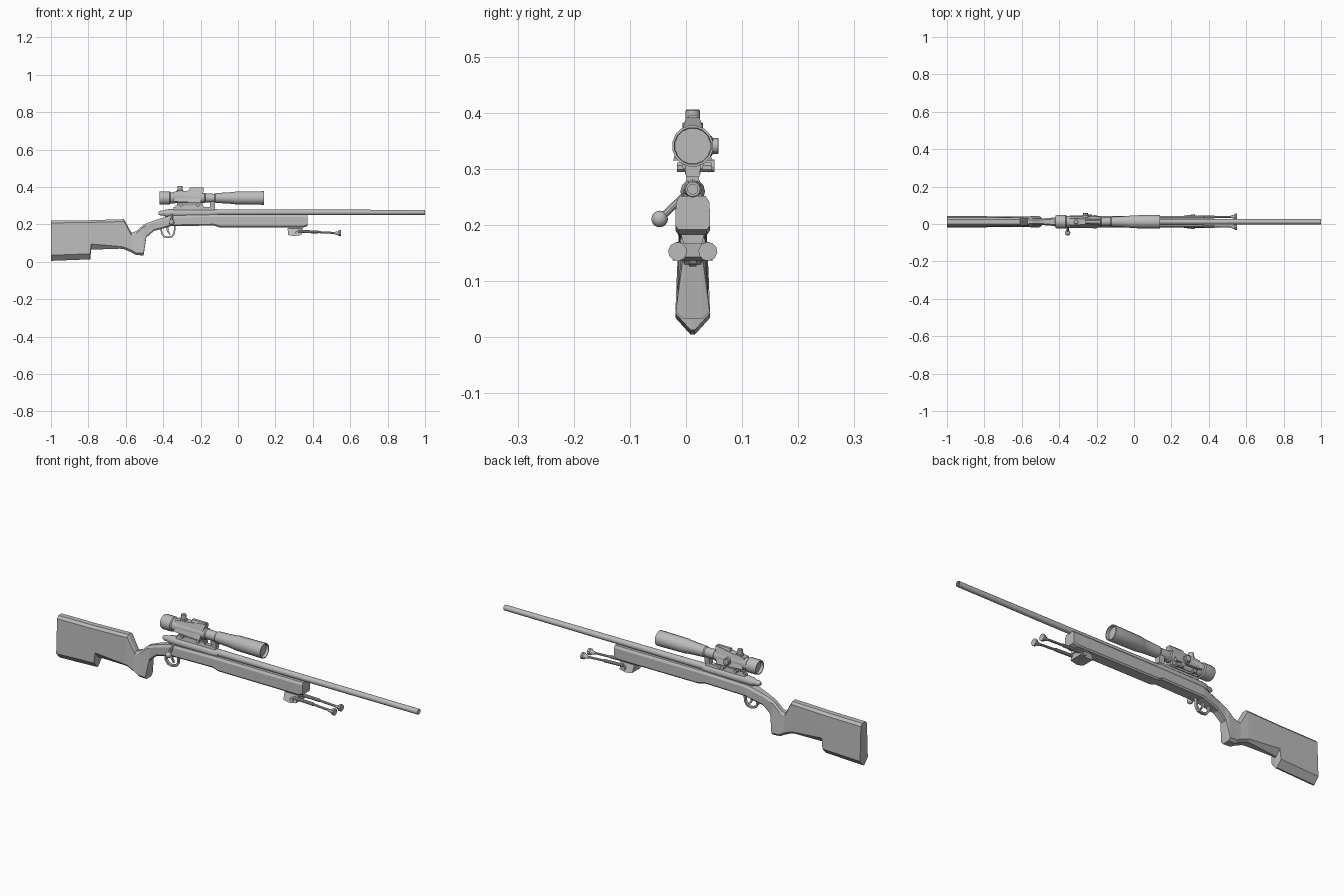
import bpy, bmesh, math
from mathutils import Vector

if "Cube" in bpy.data.objects:
    bpy.data.objects.remove(bpy.data.objects["Cube"])

CY = 0.012   # centre plane of the model
mat = bpy.data.materials.new("matte grey")
mat.diffuse_color = (0.50, 0.50, 0.50, 1)
mat.use_nodes = True
mat.node_tree.nodes["Principled BSDF"].inputs["Base Color"].default_value = mat.diffuse_color


def make(name, bm, smooth=False):
    bmesh.ops.recalc_face_normals(bm, faces=bm.faces)
    me = bpy.data.meshes.new(name)
    bm.to_mesh(me)
    bm.free()
    me.materials.append(mat)
    ob = bpy.data.objects.new(name, me)
    bpy.context.collection.objects.link(ob)
    if smooth:
        bpy.context.view_layer.objects.active = ob
        ob.select_set(True)
        bpy.ops.object.shade_smooth_by_angle(angle=math.radians(35))
        ob.select_set(False)
    return ob


def loft(name, rings, closed=False, smooth=False):
    """Skin a list of equal-length point rings."""
    bm = bmesh.new()
    vs = [[bm.verts.new(p) for p in r] for r in rings]
    n = len(vs[0])
    pairs = list(zip(vs, vs[1:])) + ([(vs[-1], vs[0])] if closed else [])
    for a, b in pairs:
        for i in range(n):
            j = (i + 1) % n
            bm.faces.new((a[i], a[j], b[j], b[i]))
    if not closed:
        bm.faces.new(vs[0])
        bm.faces.new(vs[-1])
    return make(name, bm, smooth)


def lathe(name, origin, axis, profile, n=16, closed=False):
    """Turn (distance, radius) pairs around an axis."""
    d = Vector(axis).normalized()
    u = d.orthogonal().normalized()
    v = d.cross(u)
    o = Vector(origin)
    rings = []
    for t, r in profile:
        rings.append([o + d * t + (u * math.cos(k) + v * math.sin(k)) * r
                      for k in (2 * math.pi * (i + .5) / n for i in range(n))])
    return loft(name, rings, closed, True)


def rod(name, a, b, r, r2=None, n=10):
    a, b = Vector(a), Vector(b)
    return lathe(name, a, b - a, [(0, r), ((b - a).length, r2 or r)], n)


def plate(name, profile, half, top_half=None, cy=CY):
    """Extrude a side (x, z) profile across y, optionally narrowing with height."""
    zs = [p[1] for p in profile]
    lo, hi = min(zs), max(zs)
    th = half if top_half is None else top_half
    w = lambda z: half + (th - half) * (z - lo) / (hi - lo)
    return loft(name, [[(x, cy + s * w(z), z) for x, z in profile] for s in (-1, 1)])


def box(name, x0, x1, z0, z1, half, top_half=None, cy=CY):
    return plate(name, [(x0, z0), (x1, z0), (x1, z1), (x0, z1)], half, top_half, cy)


# Stock: x, bottom z, top z, lower / upper / top half widths
sections = [
    (-1.0, .005, .220, .031, .024, .013), (-.79, .013, .222, .031, .024, .013),
    (-.785, .065, .2225, .029, .024, .013), (-.63, .070, .227, .027, .023, .013),
    (-.61, .067, .228, .027, .022, .012), (-.57, .050, .155, .028, .019, .011),
    (-.545, .036, .163, .030, .018, .010), (-.505, .034, .198, .030, .017, .009),
    (-.49, .130, .205, .018, .018, .010), (-.45, .165, .220, .020, .020, .013),
    (-.40, .178, .236, .027, .026, .018), (-.36, .190, .247, .031, .030, .023),
    (-.13, .194, .252, .031, .030, .023), (-.10, .184, .252, .031, .030, .023),
    (.35, .183, .252, .031, .030, .023), (.372, .192, .252, .031, .030, .023)]
rings = []
for x, zb, zt, lw, uw, tw in sections:
    if x < -.78:
        c, bw = .030, .004
    elif x < -.495:
        c, bw = .012, lw * .6
    else:
        c, bw = .007, lw * .8
    t = min(.012, (zt - zb) * .2)
    half = [(bw, zb), (lw, zb + c), (uw, zt - t), (tw, zt)]
    rings.append([(x, CY + w, z) for w, z in half] +
                 [(x, CY - w, z) for w, z in reversed(half)])
loft("stock", rings)

# Barrel with a hollow muzzle, and the receiver
lathe("barrel", (0, CY, .264), (1, 0, 0),
      [(-.14, .017), (.15, .0155), (1, .0135), (1, .009), (.95, .009), (.95, .0005)], 12)
lathe("receiver", (0, CY, .260), (1, 0, 0),
      [(-.40, .012), (-.385, .020), (-.36, .022), (-.13, .022), (-.11, .017)], 12)
lathe("bolt_shroud", (0, CY, .260), (1, 0, 0), [(-.425, .007), (-.415, .013), (-.39, .014)], 12)

# Bolt handle
rod("bolt_arm", (-.355, .002, .258), (-.355, -.042, .215), .006, .007)
lathe("bolt_knob", (-.355, -.047, .211), (0, -.7, -.7),
      [(-.0149 * math.cos(k), max(.0149 * math.sin(k), .0005))
       for k in (math.pi * i / 8 for i in range(9))], 12)

# Trigger guard and trigger
outer = [(-.415, .182), (-.412, .150), (-.397, .131), (-.375, .126), (-.350, .131),
         (-.337, .150), (-.333, .190)]
inner = [(-.407, .182), (-.404, .153), (-.392, .139), (-.375, .134), (-.355, .139),
         (-.345, .153), (-.341, .190)]
bm = bmesh.new()
cols = [[bm.verts.new((x, CY + s, z)) for (x, z), s in
         ((o, -.007), (o, .007), (i, .007), (i, -.007))] for o, i in zip(outer, inner)]
for a, b in zip(cols, cols[1:]):
    for i in range(4):
        j = (i + 1) % 4
        bm.faces.new((a[i], a[j], b[j], b[i]))
bm.faces.new(cols[0])
bm.faces.new(cols[-1])
make("trigger_guard", bm)
plate("trigger", [(-.385, .190), (-.372, .190), (-.370, .165), (-.362, .147),
                  (-.368, .146), (-.380, .163)], .004)

# Sight rail and mounts
box("rail", -.345, -.125, .278, .292, .012, .010)
box("rear_mount", -.335, -.185, .290, .302, .014, .012)
box("mount_saddle", -.325, -.19, .300, .318, .017, .022)
box("front_mount", -.150, -.122, .286, .322, .012, .016)
for i, x in enumerate((-.305, -.215)):
    rod(f"mount_screw_{i}", (x, -.016, .303), (x, .045, .303), .009, n=8)

# Scope tube, eyepiece and objective with recessed glass
SZ = .341
lathe("scope_tube", (0, CY, SZ), (1, 0, 0),
      [(-.405, .0005), (-.405, .028), (-.42, .030), (-.42, .034), (-.412, .036), (-.365, .036),
       (-.36, .031), (-.34, .031), (-.335, .028), (-.18, .028), (-.175, .024), (-.125, .023),
       (-.12, .027), (-.055, .030), (-.02, .033), (-.015, .035), (.14, .037), (.14, .033),
       (.125, .032), (.125, .0005)], 16)

# Turret housing with sloped front
plate("turret_housing", [(-.345, .322), (-.20, .315), (-.195, .345), (-.180, .392),
                         (-.225, .388), (-.27, .380), (-.345, .374)], .035, .012)
box("housing_ridge", -.26, -.185, .383, .396, .012, .007)
lathe("elevation_turret", (-.31, CY, .36), (0, 0, 1),
      [(0, .018), (.022, .018), (.024, .013), (.044, .013), (.046, .011)], 12)
lathe("side_turret", (-.26, CY, SZ), (0, 1, 0),
      [(0, .018), (.034, .018), (.036, .014), (.045, .014), (.046, .012)], 12)
lathe("clamp_knob", (-.235, .032, .306), (0, 1, 0), [(0, .008), (.008, .012), (.019, .011)], 10)

# Folded bipod
box("bipod_mount", .27, .345, .166, .188, .016, .022)
plate("bipod_block", [(.265, .178), (.268, .143), (.30, .137), (.338, .143), (.342, .178)],
      .036, .020)
rod("bipod_pivot", (.315, -.026, .155), (.315, .050, .155), .010)
for side, s in (("left", 1), ("right", -1)):
    y0, y1 = CY + s * .024, CY + s * .027
    rod(f"bipod_sleeve_{side}", (.32, y0, .163), (.43, y0 + s * .001, .159), .008)
    rod(f"bipod_leg_{side}", (.42, y0 + s * .001, .159), (.54, y1, .153), .0055)
    lathe(f"bipod_foot_{side}", (.515, y1, .153), (1, 0, 0),
          [(0, .006), (.018, .010), (.024, .016), (.036, .017)], 10)
